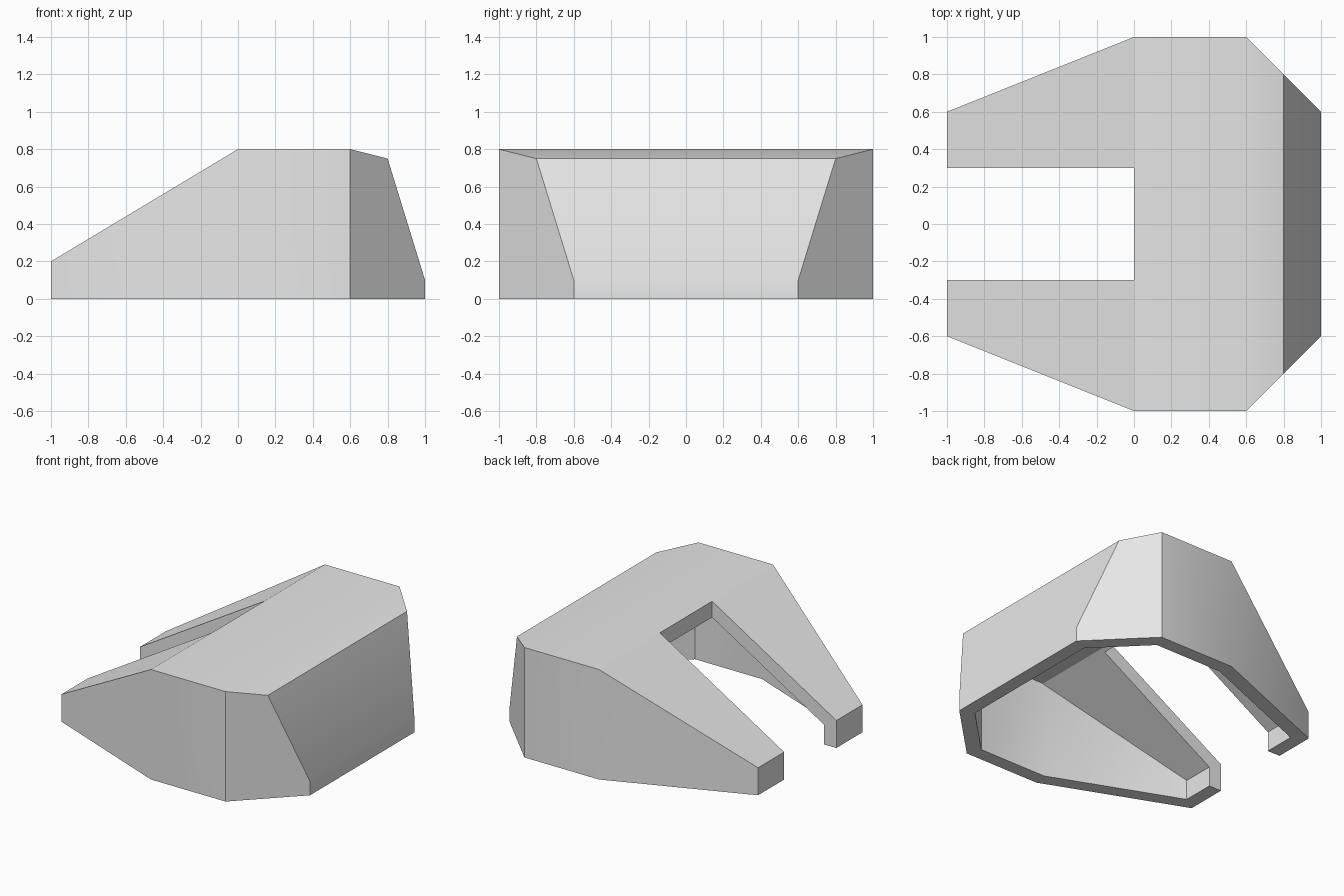
import bpy
import bmesh
from mathutils import Vector

cube = bpy.data.objects.get("Cube")
if cube:
    bpy.data.objects.remove(cube, do_unlink=True)

THICKNESS = 0.1

# Outer planes of the housing: point on plane, outward direction
PLANES = [
    ((0, 0, 0.8), (0, 0, 1)),            # flat roof
    ((0, 0, 0.8), (-0.6, 0, 1)),         # long sloping roof over the arms
    ((0.6, 0, 0.8), (0.05, 0, 0.2)),     # shallow roof strip
    ((1, 0, 0.1), (0.65, 0, 0.2)),       # leaning end face
    ((1, 0, 0), (1, 0, 0)),              # upright foot of the end face
    ((-1, 0, 0), (-1, 0, 0)),            # arm tips
]
for side in (-1, 1):
    PLANES += [
        ((0, side, 0), (0, side, 0)),          # straight side wall
        ((0, side, 0), (-0.4, side, 0)),       # side wall tapering to the arm tip
        ((1, 0.6 * side, 0), (1, side, 0)),    # cut-off corner
    ]


def box(bm, low, high):
    low, high = Vector(low), Vector(high)
    for v in bmesh.ops.create_cube(bm, size=1)["verts"]:
        v.co = [(low[i] + high[i]) / 2 + v.co[i] * (high[i] - low[i]) for i in range(3)]


def make_object(name, bm):
    bmesh.ops.recalc_face_normals(bm, faces=bm.faces)
    mesh = bpy.data.meshes.new(name)
    bm.to_mesh(mesh)
    bm.free()
    obj = bpy.data.objects.new(name, mesh)
    bpy.context.collection.objects.link(obj)
    return obj


def convex_body(name, inset, floor):
    """Trim a block by every plane, moved inwards by the inset."""
    bm = bmesh.new()
    box(bm, (-2, -2, floor), (2, 2, 2))
    for point, direction in PLANES:
        normal = Vector(direction).normalized()
        bmesh.ops.bisect_plane(
            bm, geom=bm.verts[:] + bm.edges[:] + bm.faces[:], dist=1e-5,
            plane_co=Vector(point) - normal * inset, plane_no=normal, clear_outer=True)
        rim = [e for e in bm.edges if e.is_boundary]
        if rim:
            bmesh.ops.holes_fill(bm, edges=rim, sides=0)
    bmesh.ops.remove_doubles(bm, verts=bm.verts, dist=1e-4)
    return make_object(name, bm)


# Housing, hollow inside and slotted between the arms
housing = convex_body("housing", 0, 0)
hollow = convex_body("hollow_cutter", THICKNESS, -0.3)
bm = bmesh.new()
box(bm, (-1.5, -0.3, -0.5), (0, 0.3, 1.5))
slot = make_object("slot_cutter", bm)

bpy.ops.object.select_all(action="DESELECT")
housing.select_set(True)
bpy.context.view_layer.objects.active = housing
for cutter in (hollow, slot):
    cutter.hide_render = True
    mod = housing.modifiers.new(cutter.name, "BOOLEAN")
    mod.operation = "DIFFERENCE"
    mod.solver = "EXACT"
    mod.object = cutter
    bpy.ops.object.modifier_apply(modifier=mod.name)
    bpy.data.objects.remove(cutter, do_unlink=True)

# Plain grey finish
grey = bpy.data.materials.new("light grey")
grey.use_nodes = True
colour = (0.8, 0.8, 0.8, 1)
grey.diffuse_color = colour
grey.node_tree.nodes["Principled BSDF"].inputs["Base Color"].default_value = colour
housing.data.materials.clear()
housing.data.materials.append(grey)

# Soft shading over the shallow creases only
bpy.ops.object.shade_smooth_by_angle(angle=0.5236)
